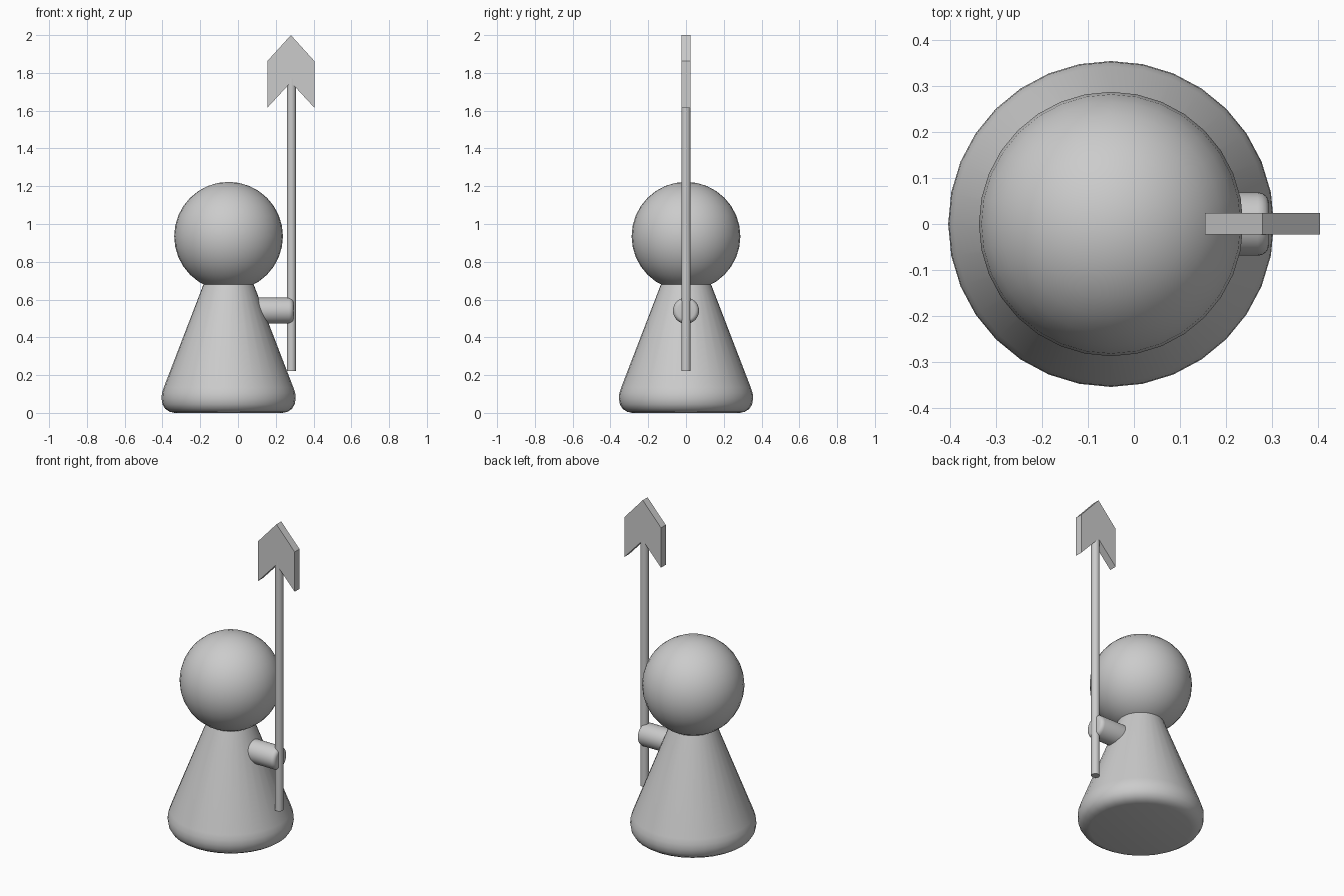
import bpy, bmesh, math
from mathutils import Matrix, Vector

if "Cube" in bpy.data.objects:
    bpy.data.objects.remove(bpy.data.objects["Cube"])

CX = -0.05      # body axis
POLE_X = 0.283  # pole axis


def finish(bm, name, angle=None):
    bmesh.ops.recalc_face_normals(bm, faces=bm.faces)
    mesh = bpy.data.meshes.new(name)
    bm.to_mesh(mesh)
    bm.free()
    ob = bpy.data.objects.new(name, mesh)
    bpy.context.collection.objects.link(ob)
    if angle:
        bpy.ops.object.select_all(action='DESELECT')
        ob.select_set(True)
        bpy.context.view_layer.objects.active = ob
        bpy.ops.object.shade_smooth_by_angle(angle=math.radians(angle))
    return ob


def lathe(name, profile, matrix, sides=32, angle=40):
    """Closed solid turned from (radius, height) pairs about local z."""
    bm = bmesh.new()
    rings = [[bm.verts.new((r * math.cos(math.tau * i / sides),
                            r * math.sin(math.tau * i / sides), z))
              for i in range(sides)] for r, z in profile]
    for a, b in zip(rings, rings[1:]):
        for i in range(sides):
            j = (i + 1) % sides
            bm.faces.new((a[i], a[j], b[j], b[i]))
    bm.faces.new(rings[0][::-1])
    bm.faces.new(rings[-1])
    bm.transform(matrix)
    return finish(bm, name, angle)


# Conical body with a rounded foot
lathe("body", [(0.285, 0), (0.312, 0.006), (0.335, 0.021), (0.35, 0.045),
               (0.355, 0.075), (0.353, 0.105), (0.343, 0.135), (0.133, 0.68)],
      Matrix.Translation((CX, 0, 0)))

# Head
bm = bmesh.new()
bmesh.ops.create_uvsphere(bm, u_segments=32, v_segments=16, radius=0.288,
                          matrix=Matrix.Translation((CX, 0, 0.935)))
finish(bm, "head", 60)

# Stubby arm along x with a rounded end
lathe("arm", [(0.069, 0), (0.069, 0.22), (0.067, 0.229), (0.062, 0.237),
              (0.055, 0.242), (0.046, 0.244)],
      Matrix.Translation((0.05, 0, 0.541)) @ Matrix.Rotation(math.pi / 2, 4, 'Y'))

# Spear pole
lathe("spear_pole", [(0.024, 0.222), (0.024, 1.77)],
      Matrix.Translation((POLE_X, 0, 0)))

# Flat arrow-shaped spear head
outline = [(0, 2.0), (-0.125, 1.862), (-0.125, 1.615), (0, 1.75),
           (0.125, 1.615), (0.125, 1.862)]
bm = bmesh.new()
face = bm.faces.new([bm.verts.new((POLE_X - 0.003 + x, -0.023, z)) for x, z in outline])
ext = bmesh.ops.extrude_face_region(bm, geom=[face])
bmesh.ops.translate(bm, vec=Vector((0, 0.047, 0)),
                    verts=[v for v in ext["geom"] if isinstance(v, bmesh.types.BMVert)])
finish(bm, "spear_head")
